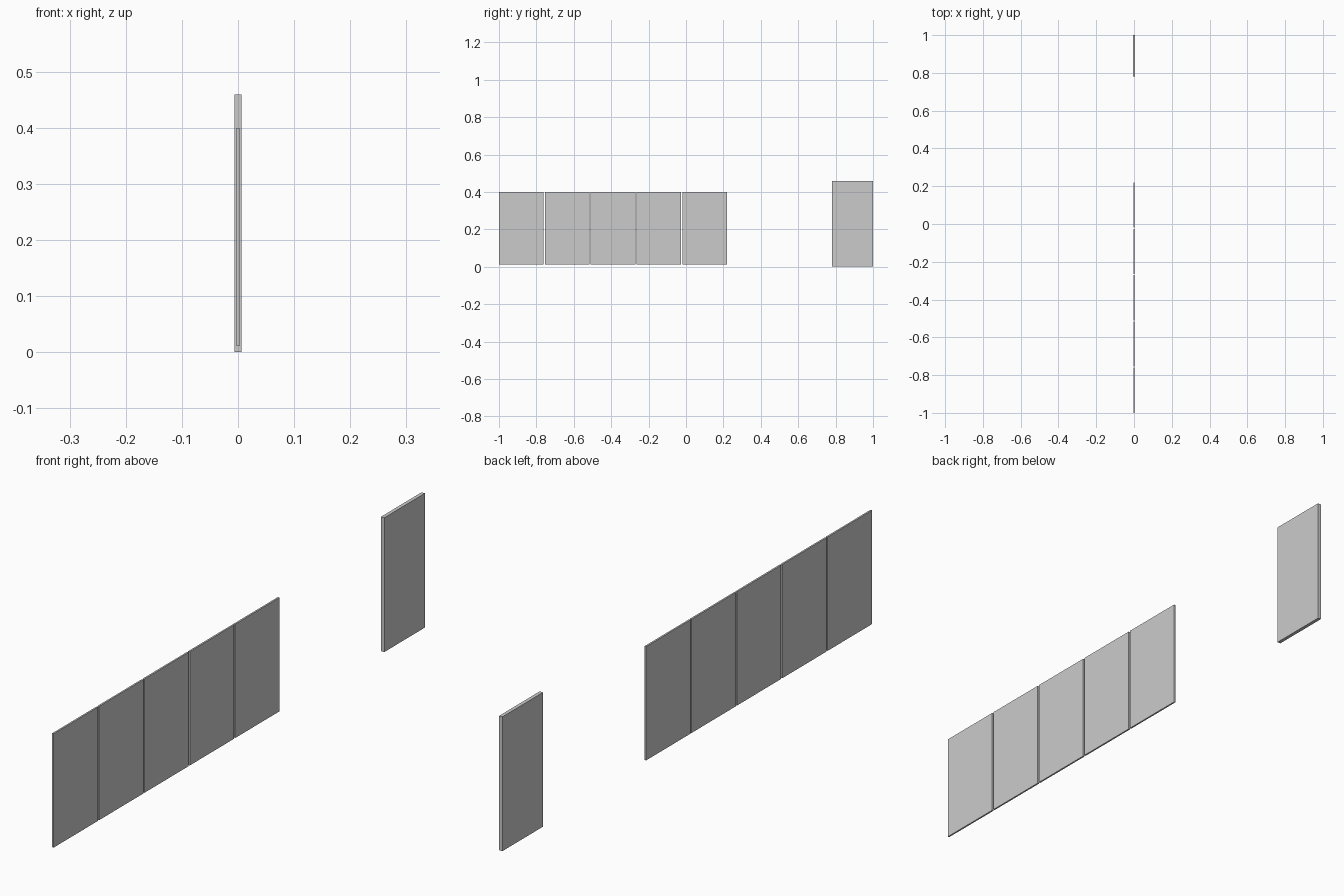
import bpy

if "Cube" in bpy.data.objects:
    bpy.data.objects.remove(bpy.data.objects["Cube"])


def box(name, x, y, z):
    """Box spanning the given (min, max) ranges."""
    lo, hi = zip(x, y, z)
    bpy.ops.mesh.primitive_cube_add(size=1, location=[(a + b) / 2 for a, b in zip(lo, hi)])
    ob = bpy.context.object
    ob.name = name
    ob.scale = [b - a for a, b in zip(lo, hi)]
    bpy.ops.object.transform_apply(location=False, rotation=False, scale=True)
    return ob


# Row of five thin panels with narrow gaps
PITCH, WIDTH = 0.2452, 0.239
for i in range(5):
    y0 = -1 + i * PITCH
    box(f"panel_{i + 1}", (-0.003, 0.003), (y0, y0 + WIDTH), (0.011, 0.4))

# Separate thicker, taller slab
box("end_slab", (-0.0063, 0.0063), (0.781, 1.0), (0.0, 0.459))
